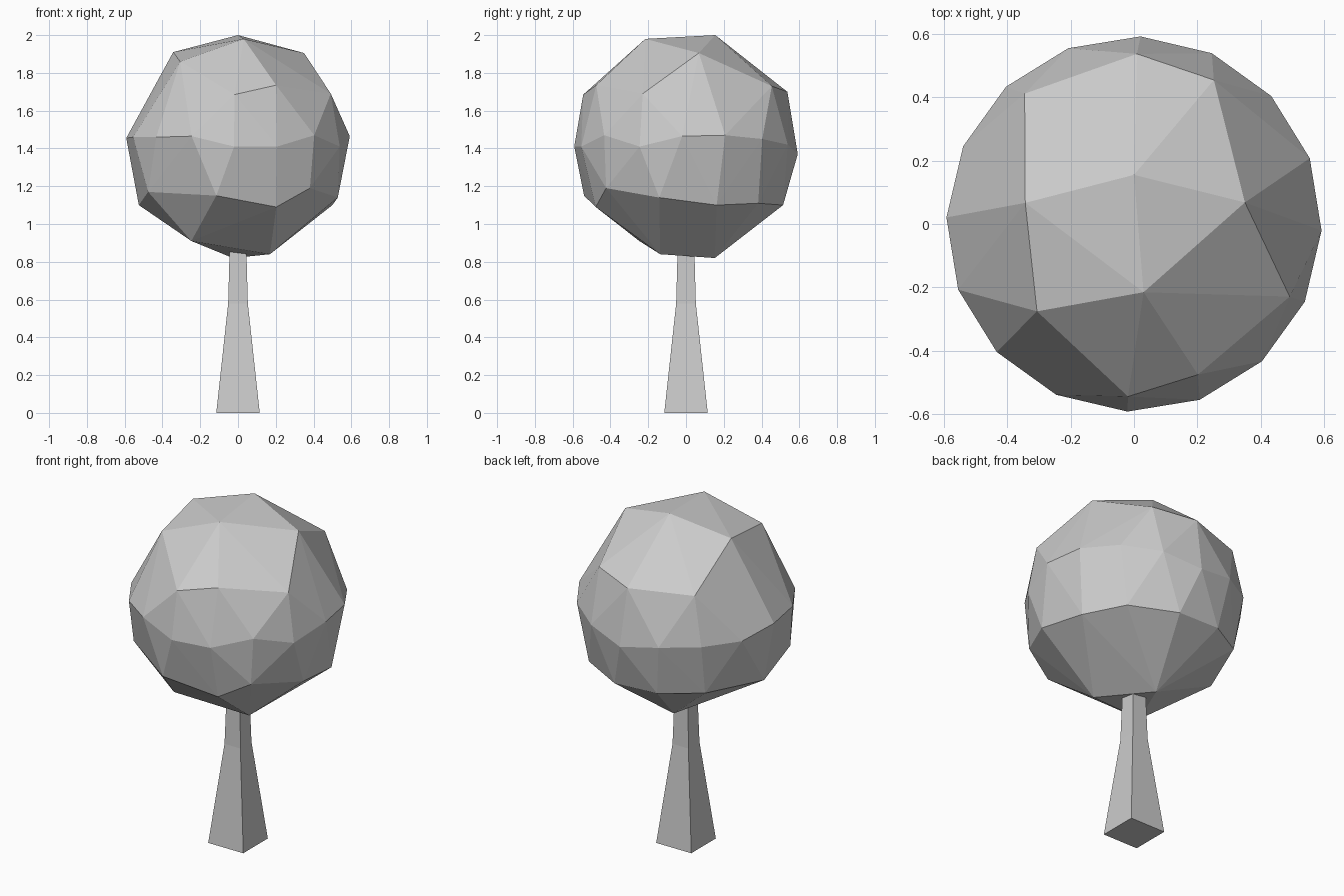
import bpy
import bmesh
from math import radians, sin, cos, sqrt
from mathutils import Vector

cube = bpy.data.objects.get("Cube")
if cube:
    bpy.data.objects.remove(cube, do_unlink=True)

# Single flat grey
grey = bpy.data.materials.new("plain_grey")
grey.use_nodes = True
colour = (0.6, 0.6, 0.6, 1)
grey.diffuse_color = colour
grey.node_tree.nodes["Principled BSDF"].inputs["Base Color"].default_value = colour


def finish(bm, name):
    """Turn a bmesh into a flat-shaded object."""
    bmesh.ops.recalc_face_normals(bm, faces=bm.faces)
    mesh = bpy.data.meshes.new(name)
    bm.to_mesh(mesh)
    bm.free()
    mesh.materials.append(grey)
    obj = bpy.data.objects.new(name, mesh)
    bpy.context.collection.objects.link(obj)
    return obj


# Crown: a faceted ball, the hull of points on a sphere
CENTRE_Z, RADIUS, GIRTH = 1.41, 0.61, 0.592


def on_ball(azimuth, z):
    """Point on the ball at an azimuth in degrees and a height."""
    r = min(GIRTH, sqrt(max(RADIUS ** 2 - (z - CENTRE_Z) ** 2, 0)))
    a = radians(azimuth)
    return Vector((r * cos(a), r * sin(a), z))


# Heights of the evenly spaced, slightly wavy girth ring
girth_heights = [1.465, 1.47, 1.45, 1.42, 1.37, 1.41, 1.42, 1.42,
                 1.455, 1.46, 1.46, 1.465, 1.41, 1.41, 1.47, 1.41]
step = 360 / len(girth_heights)
points = [on_ball(i * step - 2, z) for i, z in enumerate(girth_heights)]

# Upper, lower and bottom corners as (azimuth, height)
upper = [(90, 2.0), (-82, 1.98), (11, 1.905), (169, 1.91), (222, 1.86),
         (61, 1.73), (89, 1.70), (130, 1.70), (-67, 1.735), (-92, 1.685),
         (-25, 1.69)]
lower = [(-48, 1.19), (-67, 1.09), (-102, 1.15), (-148, 1.17), (-15, 1.14),
         (18, 1.10), (46, 1.11), (78, 1.10), (108, 1.11), (136, 1.12),
         (178, 1.10)]
bottom = [(-39, 0.84), (225, 0.91), (100, 0.82)]
points += [on_ball(a, z) for a, z in upper + lower + bottom]

bm = bmesh.new()
for p in points:
    bm.verts.new(p)
bmesh.ops.convex_hull(bm, input=bm.verts)
loose = [v for v in bm.verts if not v.link_faces]
bmesh.ops.delete(bm, geom=loose, context='VERTS')
finish(bm, "crown")

# Trunk: square sections, flared at the foot
bm = bmesh.new()
rings = []
for half, z in [(0.115, 0), (0.052, 0.58), (0.042, 0.95)]:
    corners = [(-1, -1), (1, -1), (1, 1), (-1, 1)]
    rings.append([bm.verts.new((x * half, y * half, z)) for x, y in corners])
for low, high in zip(rings, rings[1:]):
    for i in range(4):
        j = (i + 1) % 4
        bm.faces.new((low[i], low[j], high[j], high[i]))
bm.faces.new(rings[0][::-1])
bm.faces.new(rings[-1])
finish(bm, "trunk")
